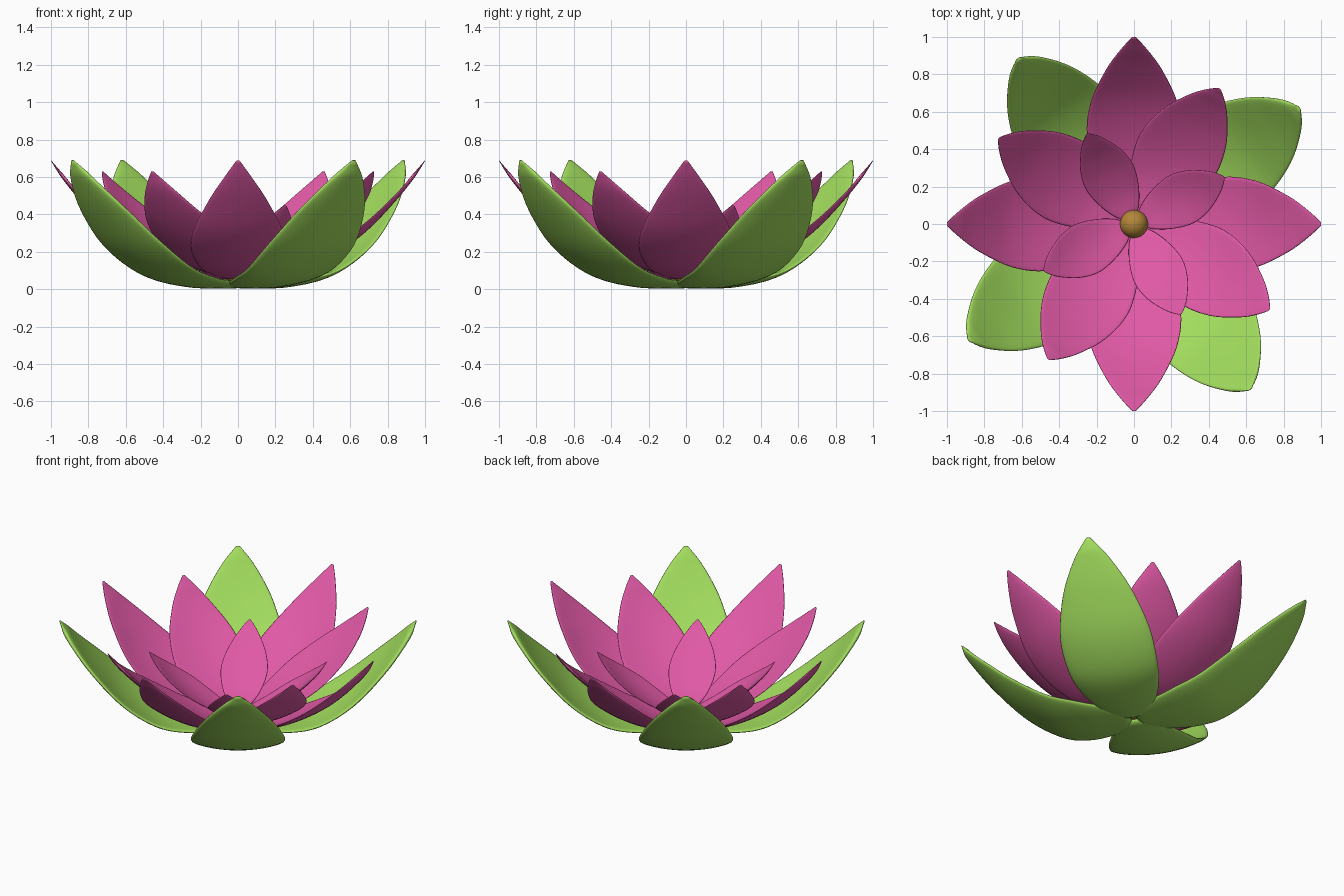
import bpy, bmesh, math
from mathutils import Vector

if "Cube" in bpy.data.objects:
    bpy.data.objects.remove(bpy.data.objects["Cube"])


def material(name, rgb):
    m = bpy.data.materials.new(name)
    m.diffuse_color = (*rgb, 1)
    m.use_nodes = True
    m.node_tree.nodes["Principled BSDF"].inputs["Base Color"].default_value = m.diffuse_color
    return m


def smooth_path(pts, steps):
    """Catmull-Rom curve through (radius, height, half width) stations."""
    p = [Vector(q) for q in pts]
    p = [2 * p[0] - p[1]] + p + [2 * p[-1] - p[-2]]
    out = []
    for i in range(1, len(p) - 2):
        a, b, c, d = p[i - 1:i + 3]
        for s in range(steps):
            t = s / steps
            out.append(0.5 * (2 * b + (c - a) * t + (2 * a - 5 * b + 4 * c - d) * t * t
                              + (3 * b - a - 3 * c + d) * t ** 3))
    return out + [p[-2]]


def petal(name, stations, cup, thick, angle, mat, sides=32):
    """Cupped blade with a rounded rim, lofted along a rising curve."""
    path = smooth_path(stations, 5)
    wmax = max(q.z for q in path)
    ca, sa = math.cos(angle), math.sin(angle)
    bm = bmesh.new()
    rings = []
    for i, q in enumerate(path):
        a, b = path[max(i - 1, 0)], path[min(i + 1, len(path) - 1)]
        tr, tz = b.x - a.x, b.y - a.y
        ln = math.hypot(tr, tz)
        nr, nz = -tz / ln, tr / ln
        w = max(q.z, 0.004)
        th = thick * min(1, w / 0.07)
        ring = []
        for k in range(sides):
            f = 2 * math.pi * k / sides
            v = math.cos(f)
            bulge = math.copysign(abs(math.sin(f)) ** 0.7, math.sin(f))
            n = cup * (w / wmax) ** 2 * v * v + th * bulge
            r, z, s = q.x + nr * n, q.y + nz * n, w * v
            ring.append(bm.verts.new((r * ca - s * sa, r * sa + s * ca, z)))
        rings.append(ring)
    for A, B in zip(rings, rings[1:]):
        for k in range(sides):
            j = (k + 1) % sides
            bm.faces.new((A[k], A[j], B[j], B[k]))
    bm.faces.new(rings[0])
    bm.faces.new(rings[-1])
    bmesh.ops.recalc_face_normals(bm, faces=bm.faces)
    for f in bm.faces:
        f.smooth = True
    me = bpy.data.meshes.new(name)
    bm.to_mesh(me)
    bm.free()
    me.materials.append(mat)
    bpy.context.collection.objects.link(bpy.data.objects.new(name, me))


pink = material("petal_pink", (0.75, 0.10, 0.38))
green = material("leaf_green", (0.36, 0.72, 0.11))
gold = material("centre_gold", (0.45, 0.24, 0.04))

# stations: radius, height, half width
leaf = [(0.02, 0.027, 0.03), (0.1, 0.022, 0.14), (0.3, 0.029, 0.235), (0.5, 0.077, 0.277),
        (0.71, 0.215, 0.28), (0.89, 0.41, 0.213), (1.015, 0.58, 0.108), (1.08, 0.688, 0.012)]
outer = [(0.03, 0.06, 0.03), (0.12, 0.067, 0.12), (0.3, 0.098, 0.205), (0.495, 0.187, 0.252),
         (0.675, 0.312, 0.23), (0.837, 0.48, 0.148), (0.94, 0.607, 0.066), (1.0, 0.688, 0.008)]
middle = [(0.03, 0.08, 0.03), (0.12, 0.087, 0.11), (0.27, 0.128, 0.187), (0.445, 0.22, 0.23),
          (0.615, 0.35, 0.2), (0.747, 0.483, 0.123), (0.818, 0.572, 0.056), (0.856, 0.628, 0.008)]
inner = [(0.03, 0.09, 0.02), (0.08, 0.101, 0.07), (0.18, 0.139, 0.118), (0.297, 0.207, 0.143),
         (0.397, 0.286, 0.123), (0.478, 0.367, 0.075), (0.52, 0.417, 0.036), (0.543, 0.448, 0.007)]

# four-fold whorls: name, stations, cup, half thickness, start angle, material
whorls = [("leaf", leaf, 0.038, 0.019, 35, green),
          ("outer_petal", outer, 0.035, 0.010, 0, pink),
          ("middle_petal", middle, 0.032, 0.010, 57.7, pink),
          ("inner_petal", inner, 0.024, 0.009, 27.5, pink)]
for name, st, cup, thick, start, mat in whorls:
    for i in range(4):
        petal(f"{name}_{i + 1}", st, cup, thick, math.radians(start + 90 * i), mat)

# golden seed centre
bpy.ops.mesh.primitive_uv_sphere_add(segments=32, ring_count=16, radius=0.075, location=(0, 0, 0.1))
centre = bpy.context.object
centre.name = "flower_centre"
centre.data.materials.append(gold)
bpy.ops.object.shade_smooth()
